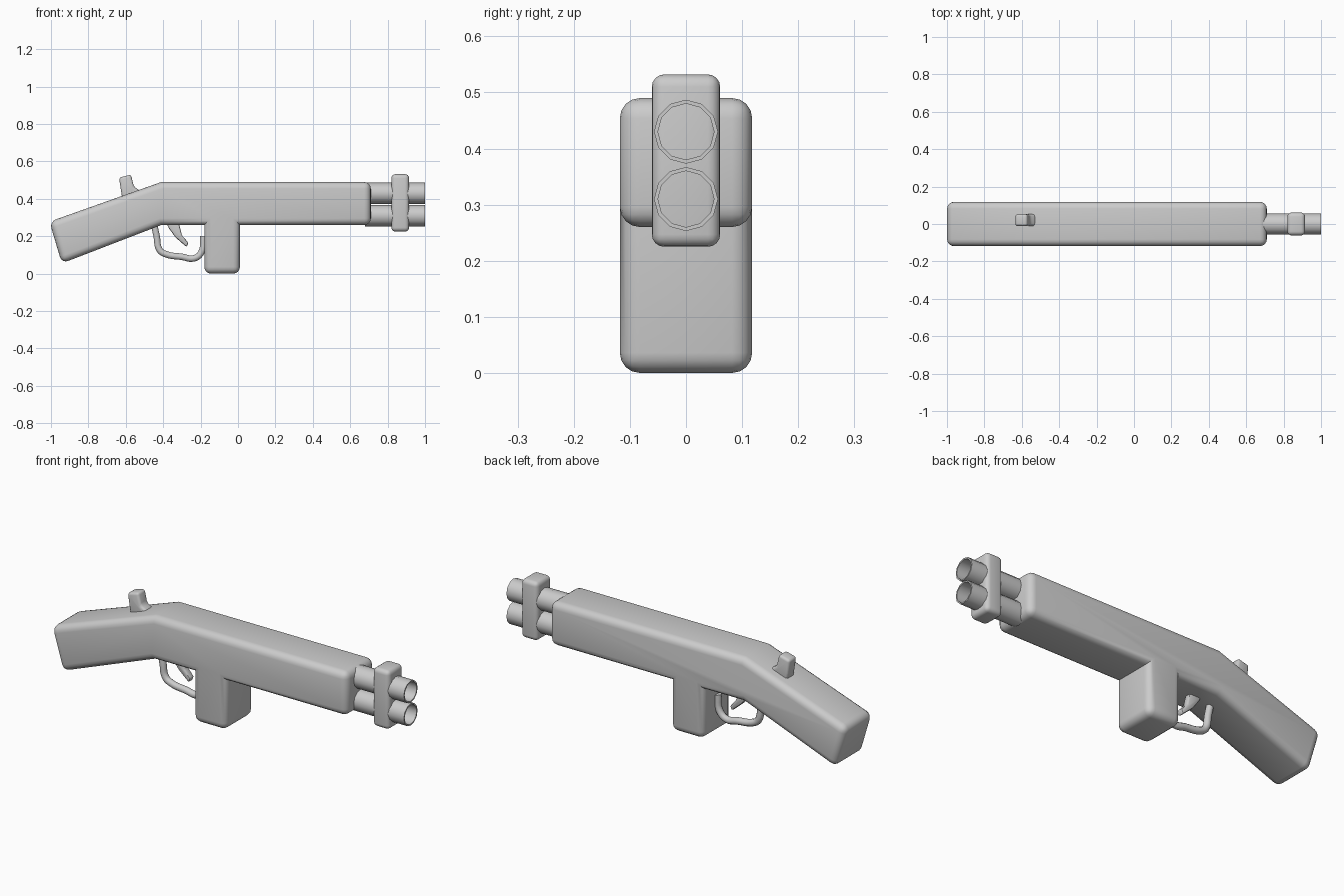
import bpy, bmesh, math
from mathutils import Matrix

if "Cube" in bpy.data.objects:
    bpy.data.objects.remove(bpy.data.objects["Cube"])


def finish(bm, name, bevel=0.0, segments=4):
    bmesh.ops.recalc_face_normals(bm, faces=bm.faces)
    me = bpy.data.meshes.new(name)
    bm.to_mesh(me)
    bm.free()
    ob = bpy.data.objects.new(name, me)
    bpy.context.collection.objects.link(ob)
    bpy.ops.object.select_all(action='DESELECT')
    ob.select_set(True)
    bpy.context.view_layer.objects.active = ob
    if bevel:
        m = ob.modifiers.new("round_edges", 'BEVEL')
        m.width, m.segments, m.limit_method = bevel, segments, 'WEIGHT'
        bpy.ops.object.modifier_apply(modifier=m.name)
    bpy.ops.object.shade_smooth_by_angle(angle=math.radians(40))
    return ob


def slab(name, profile, y0, y1, bevel, segments=4, sharp=()):
    """Extrude an xz outline along y; corners listed in sharp stay unrounded."""
    bm = bmesh.new()
    weight = bm.edges.layers.float.new("bevel_weight_edge")
    a = [bm.verts.new((x, y0, z)) for x, z in profile]
    b = [bm.verts.new((x, y1, z)) for x, z in profile]
    n = len(profile)
    bm.faces.new(a)
    bm.faces.new(b[::-1])
    for i in range(n):
        j = (i + 1) % n
        bm.faces.new((a[i], b[i], b[j], a[j]))
    for i in range(n):
        for e in a[i].link_edges:
            if e.other_vert(a[i]) is b[i]:
                e[weight] = 0.0 if i in sharp else 1.0
            else:
                e[weight] = 1.0
        for e in b[i].link_edges:
            if e.other_vert(b[i]) is not a[i]:
                e[weight] = 1.0
    return finish(bm, name, bevel, segments)


# Stock, receiver and magazine in one flush outline
slab("stock_and_body",
     [(-1.008, 0.278), (-0.942, 0.055), (-0.41, 0.26), (-0.18, 0.26),
      (-0.18, 0.0), (0.01, 0.0), (0.01, 0.26), (0.71, 0.26),
      (0.71, 0.49), (-0.41, 0.49)],
     -0.118, 0.118, 0.036, 4, sharp=(2, 3, 6, 9))

# Barrel clamp
slab("barrel_clamp", [(0.82, 0.225), (0.915, 0.225), (0.915, 0.532), (0.82, 0.532)],
     -0.061, 0.061, 0.022)

# Hammer, slightly off centre
slab("hammer", [(-0.615, 0.38), (-0.51, 0.40), (-0.525, 0.445), (-0.557, 0.465),
                (-0.572, 0.53), (-0.636, 0.513), (-0.625, 0.44)],
     -0.011, 0.053, 0.013, 3)

# Trigger
slab("trigger", [(-0.38, 0.28), (-0.375, 0.25), (-0.335, 0.195), (-0.275, 0.142),
                 (-0.265, 0.165), (-0.30, 0.205), (-0.318, 0.28)],
     -0.018, 0.018, 0.008, 2)

# Two hollow twelve-sided barrels
for label, z in (("upper", 0.43), ("lower", 0.31)):
    bm = bmesh.new()
    bmesh.ops.create_cone(bm, cap_ends=True, segments=12, radius1=0.057, radius2=0.057,
                          depth=0.32, matrix=Matrix.Translation((0.84, 0, z))
                          @ Matrix.Rotation(math.pi / 2, 4, 'Y'))
    muzzle = max(bm.faces, key=lambda f: f.calc_center_median().x)
    bmesh.ops.inset_region(bm, faces=[muzzle], thickness=0.007)
    bore = bmesh.ops.extrude_discrete_faces(bm, faces=[muzzle])["faces"][0]
    bmesh.ops.translate(bm, verts=bore.verts, vec=(-0.28, 0, 0))
    finish(bm, label + "_barrel")

# Trigger guard tube
curve = bpy.data.curves.new("trigger_guard", 'CURVE')
curve.dimensions = '3D'
curve.bevel_depth, curve.bevel_resolution = 0.018, 3
curve.resolution_u = 5
curve.use_fill_caps = True
path = [(-0.45, 0.27), (-0.435, 0.20), (-0.418, 0.125), (-0.385, 0.104),
        (-0.30, 0.09), (-0.235, 0.082), (-0.197, 0.112), (-0.185, 0.20)]
spline = curve.splines.new('BEZIER')
spline.bezier_points.add(len(path) - 1)
for p, (x, z) in zip(spline.bezier_points, path):
    p.co = (x, 0, z)
    p.handle_left_type = p.handle_right_type = 'AUTO'
bpy.context.collection.objects.link(bpy.data.objects.new("trigger_guard", curve))
